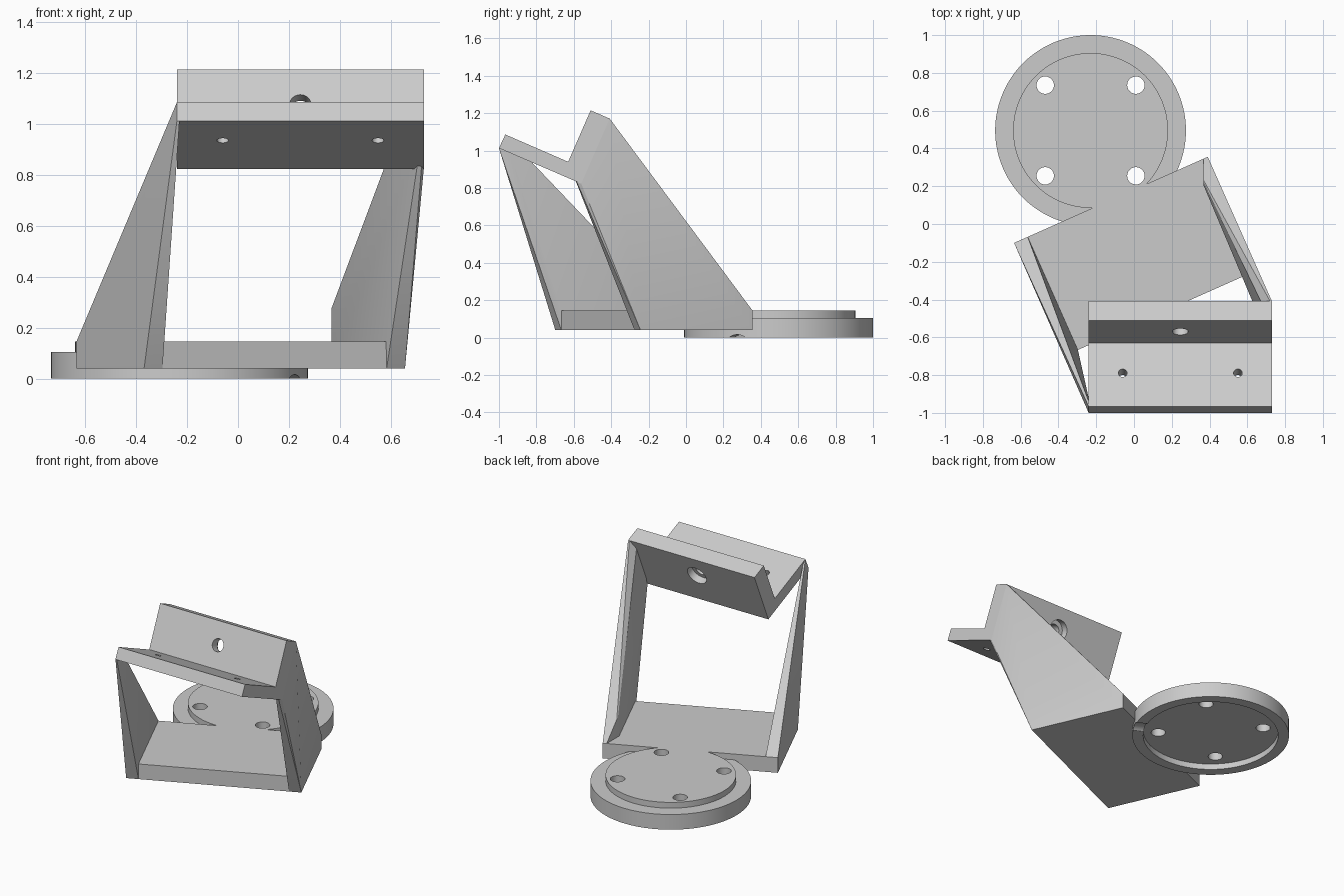
import bpy, bmesh, math
from mathutils import Vector, Matrix

if "Cube" in bpy.data.objects:
    bpy.data.objects.remove(bpy.data.objects["Cube"])

grey = bpy.data.materials.new("light grey")
grey.use_nodes = True
COLOUR = (0.6, 0.6, 0.6, 1)
grey.diffuse_color = COLOUR
grey.node_tree.nodes["Principled BSDF"].inputs["Base Color"].default_value = COLOUR


def make(name, bm):
    bmesh.ops.recalc_face_normals(bm, faces=bm.faces)
    mesh = bpy.data.meshes.new(name)
    bm.to_mesh(mesh)
    bm.free()
    obj = bpy.data.objects.new(name, mesh)
    mesh.materials.append(grey)
    bpy.context.collection.objects.link(obj)
    return obj


def cylinder(name, start, end, radius, sides=96):
    start, end = Vector(start), Vector(end)
    axis = end - start
    bm = bmesh.new()
    turn = axis.to_track_quat('Z', 'Y').to_matrix().to_4x4()
    bmesh.ops.create_cone(bm, cap_ends=True, segments=sides, radius1=radius, radius2=radius,
                          depth=axis.length, matrix=Matrix.Translation((start + end) / 2) @ turn)
    return make(name, bm)


def hull(name, points):
    bm = bmesh.new()
    for p in points:
        bm.verts.new(p)
    out = bmesh.ops.convex_hull(bm, input=bm.verts)
    spare = {g for g in out["geom_interior"] + out["geom_unused"] if isinstance(g, bmesh.types.BMVert)}
    bmesh.ops.delete(bm, geom=list(spare), context='VERTS')
    bmesh.ops.dissolve_limit(bm, angle_limit=0.01, verts=bm.verts, edges=bm.edges)
    return make(name, bm)


def combine(obj, others, operation):
    """Apply boolean operations and remove the helper solids."""
    for other in others:
        mod = obj.modifiers.new("solid", 'BOOLEAN')
        mod.operation, mod.solver, mod.object = operation, 'EXACT', other
        other.hide_render = True
    deps = bpy.context.evaluated_depsgraph_get()
    mesh = bpy.data.meshes.new_from_object(obj.evaluated_get(deps))
    obj.modifiers.clear()
    obj.data = mesh
    for other in others:
        bpy.data.objects.remove(other)


# Slanted base plate frame: u runs along the back edge, v towards the front
ANGLE = math.radians(23.95)
U = Vector((math.cos(ANGLE), math.sin(ANGLE), 0))
V = Vector((math.sin(ANGLE), -math.cos(ANGLE), 0))
CORNER = Vector((-0.635, -0.10, 0))
WIDTH, DEPTH, WALL = 1.122, 0.655, 0.079
LOW, TOP = 0.04, 0.145


def slab(u0, u1):
    return [CORNER + U * u + V * v + Vector((0, 0, z))
            for u in (u0, u1) for v in (0, DEPTH) for z in (LOW, TOP)]


# Round mounting flange with raised centre, joined to the base plate
CX, CY = -0.23, 0.495
flange = cylinder("mounting_flange_and_base", (CX, CY, 0), (CX, CY, 0.105), 0.505, 128)
raised = cylinder("raised_centre", (CX, CY, 0.05), (CX, CY, TOP), 0.41, 128)
plate = hull("base_plate", slab(0, WIDTH))
combine(flange, [raised, plate], 'UNION')

# Underside recess, four bolt holes and a small rim groove
cutters = [cylinder("recess", (CX, CY, -0.1), (CX, CY, LOW), 0.435, 128)]
for sx in (-1, 1):
    for sy in (-1, 1):
        x, y = CX + sx * 0.24, CY + sy * 0.24
        cutters.append(cylinder("bolt_hole", (x, y, -0.1), (x, y, 0.3), 0.046, 40))
groove = Vector((0.9, -0.44, 0))
hub = Vector((CX, CY, -0.07))
cutters.append(cylinder("groove", hub + groove * 0.4, hub + groove * 0.6, 0.086, 64))
combine(flange, cutters, 'DIFFERENCE')

# Tilted L-shaped bracket
LEFT, RIGHT = -0.24, 0.73
TIP = [(-1, 1.013), (-0.966, 1.086)]
UPRIGHT = [(-0.63, 0.94), (-0.51, 1.215), (-0.408, 1.171), (-0.56, 0.823)]
bm = bmesh.new()
face = bm.faces.new([bm.verts.new((LEFT, y, z)) for y, z in TIP + UPRIGHT])
new = bmesh.ops.extrude_face_region(bm, geom=[face])["geom"]
bmesh.ops.translate(bm, vec=(RIGHT - LEFT, 0, 0), verts=[g for g in new if isinstance(g, bmesh.types.BMVert)])
bracket = make("angled_bracket", bm)

# Counterbored hole in the upright, two screw holes in the shelf
out = Vector((0, -0.917, 0.4))
up = Vector((0, 0.4, 0.917))
centre = Vector((0.245, -0.57, 1.077))
cutters = [cylinder("pivot_hole", centre + out * 0.1, centre - out * 0.3, 0.042, 48),
           cylinder("counterbore", centre - out * 0.06, centre - out * 0.3, 0.07, 48)]
for x in (-0.06, 0.55):
    middle = Vector((x, -0.805, 0.972))
    cutters.append(cylinder("screw_hole", middle - up * 0.1, middle + up * 0.1, 0.023, 32))
combine(bracket, cutters, 'DIFFERENCE')

# Tapered side arms from the base to the ends of the bracket
EDGE = 0.01
right_arm = hull("shelf_arm", slab(0, WALL)
                 + [(x, y, z) for x in (LEFT, LEFT + EDGE) for y, z in TIP])
left_arm = hull("upright_arm", slab(WIDTH - WALL, WIDTH)
                + [(x, y, z) for x in (RIGHT - EDGE, RIGHT) for y, z in UPRIGHT])

# Trim the inner corner of the arm beside the flange
bm = bmesh.new()
bm.from_mesh(left_arm.data)
cut = bmesh.ops.bisect_plane(bm, geom=bm.verts[:] + bm.edges[:] + bm.faces[:],
                             plane_co=(0.367, 0, 0), plane_no=(-1, 0, 0), clear_outer=True)
bmesh.ops.holes_fill(bm, edges=[e for e in bm.edges if e.is_boundary])
bmesh.ops.recalc_face_normals(bm, faces=bm.faces)
bm.to_mesh(left_arm.data)
bm.free()

# Smooth the round walls, keep the machined edges crisp
bpy.ops.object.select_all(action='DESELECT')
for obj in (flange, bracket, right_arm, left_arm):
    obj.select_set(True)
bpy.context.view_layer.objects.active = flange
bpy.ops.object.shade_smooth_by_angle(angle=math.radians(25))
